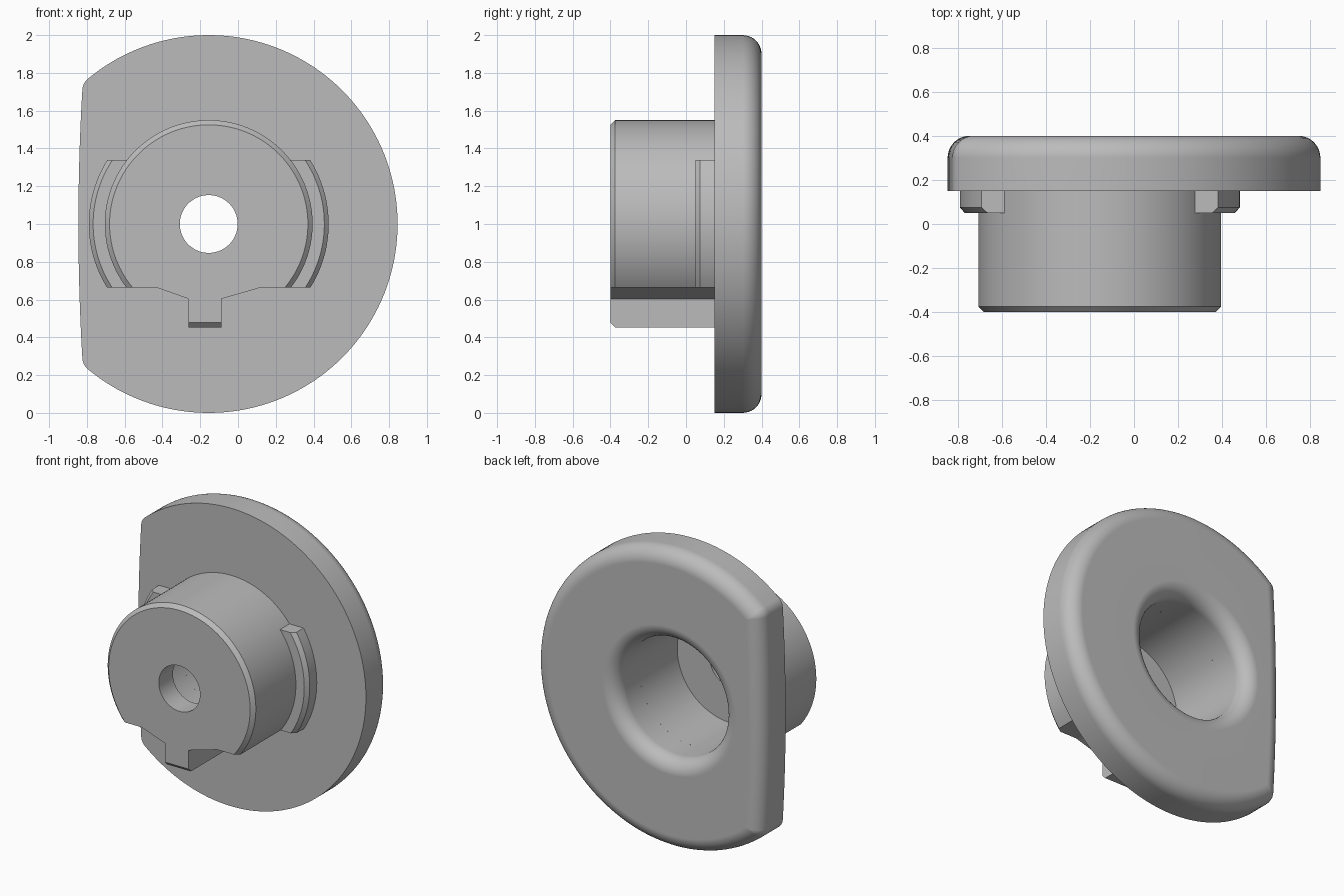
import bpy, bmesh
from math import sin, cos, pi, asin, atan2, sqrt, hypot

if "Cube" in bpy.data.objects:
    bpy.data.objects.remove(bpy.data.objects["Cube"])

AXIS_X, AXIS_Z = -0.155, 1.0       # centre line of the hub
FRONT, PLATE, BACK, FLOOR = -0.4, 0.15, 0.4, -0.25
BORE, FILLET, BEVEL = 0.395, 0.1, 0.025

grey = bpy.data.materials.new("plain grey")
grey.use_nodes = True
COLOR = (0.5, 0.5, 0.5, 1)
grey.diffuse_color = COLOR
grey.node_tree.nodes["Principled BSDF"].inputs["Base Color"].default_value = COLOR


def loft(name, rings, closed=False, caps=False):
    """Skin a list of (outline, y) or 3D rings with equal point counts."""
    bm = bmesh.new()
    rows = [[bm.verts.new((x + AXIS_X, y, z + AXIS_Z)) for x, y, z in r] for r in rings]
    pairs = list(zip(rows, rows[1:])) + ([(rows[-1], rows[0])] if closed else [])
    for a, b in pairs:
        for i in range(len(a)):
            bm.faces.new((a[i - 1], a[i], b[i], b[i - 1]))
    if caps:
        bm.faces.new(rows[0])
        bm.faces.new(rows[-1])
    bmesh.ops.recalc_face_normals(bm, faces=bm.faces)
    mesh = bpy.data.meshes.new(name)
    bm.to_mesh(mesh)
    bm.free()
    mesh.materials.append(grey)
    ob = bpy.data.objects.new(name, mesh)
    bpy.context.collection.objects.link(ob)
    bpy.ops.object.select_all(action='DESELECT')
    ob.select_set(True)
    bpy.context.view_layer.objects.active = ob
    bpy.ops.object.shade_smooth_by_angle(angle=pi / 6)
    ob.modifiers.new("Even shading", 'WEIGHTED_NORMAL').keep_sharp = True
    return ob


def at(outline, y):
    return [(x, y, z) for x, z in outline]


def circle_like(outline, r):
    """Circle whose points lie in the same directions as the outline's."""
    return [(x * r / hypot(x, z), z * r / hypot(x, z)) for x, z in outline]


def arc(cx, r, a0, a1, n, cz=0):
    return [(cx + r * cos(a0 + (a1 - a0) * i / n), cz + r * sin(a0 + (a1 - a0) * i / n))
            for i in range(n + 1)]


# Flange: disc with one slightly bowed side and rounded corners
def flange_outline(d):
    big = 12.0
    sx = big - 0.69
    k = max(0.08 - d, 0.004)
    a, b = 1 - d - k, big - d - k
    cx = (a * a - b * b + sx * sx) / (2 * sx)
    cz = sqrt(a * a - cx * cx)
    phi, side = atan2(cz, cx), atan2(cz, cx - sx)
    return (arc(0, 1 - d, -phi, phi, 120)
            + arc(cx, k, phi, side, 8, cz)[1:]
            + arc(sx, big - d, side, 2 * pi - side, 24)[1:]
            + arc(cx, k, -side, -phi, 8, -cz)[1:-1])


STEPS = [i / 10 * pi / 2 for i in range(11)]
base = flange_outline(FILLET)
rings = [at(flange_outline(0), PLATE)]
rings += [at(flange_outline(FILLET * (1 - cos(t))), BACK - FILLET * (1 - sin(t))) for t in STEPS]
rings += [at(circle_like(base, BORE + FILLET * (1 - sin(t))), BACK - FILLET * (1 - cos(t)))
          for t in STEPS]
rings.append(at(circle_like(base, BORE), PLATE))
loft("flange", rings, closed=True)


# Hub: round boss with flat underside, sloped cheeks and a key
def hub_outline(r, key_z):
    a = asin(-0.335 / r)
    path = arc(0, r, a, pi - a, 96)
    corners = [path[-1], (-0.28, -0.335), (-0.108, -0.396), (-0.108, key_z),
               (0.068, key_z), (0.068, -0.396), (0.28, -0.335), path[0]]
    for (x0, z0), (x1, z1) in zip(corners, corners[1:]):
        path += [(x0 + (x1 - x0) * i / 6, z0 + (z1 - z0) * i / 6) for i in range(1, 7)]
    return path[:-1]


outer = hub_outline(0.55, -0.547)
face = hub_outline(0.55 - BEVEL, -0.547 + BEVEL)
bore, pin = circle_like(outer, BORE), circle_like(face, 0.153)
loft("hub", [at(outer, PLATE), at(outer, FRONT + BEVEL), at(face, FRONT), at(pin, FRONT),
             at(pin, FLOOR), at(bore, FLOOR), at(bore, PLATE)])

# Curved side tabs, bevelled on the outer front edge
SECTION = [(0.53, 0.16), (0.53, 0.05), (0.612, 0.05), (0.635, 0.075), (0.635, 0.16)]
for name, s in (("left_tab", 1), ("right_tab", -1)):
    heights = [-0.335 + 0.675 * i / 24 for i in range(25)]
    loft(name, [[(s * sqrt(r * r - z * z), y, z) for r, y in SECTION] for z in heights], caps=True)
